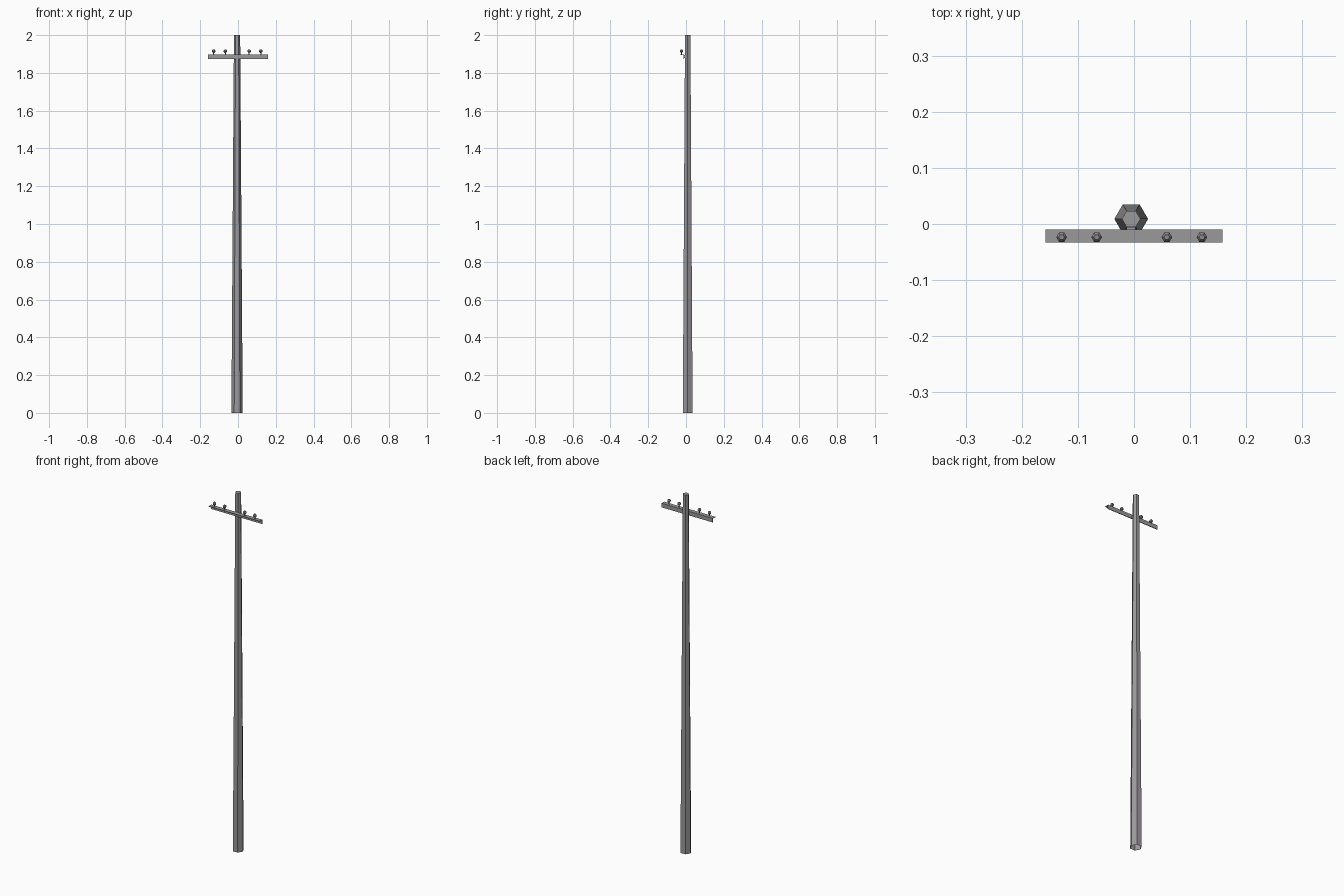
import bpy, bmesh, math

if "Cube" in bpy.data.objects:
    bpy.data.objects.remove(bpy.data.objects["Cube"])

def material(name, v):
    m = bpy.data.materials.new(name)
    m.diffuse_color = (*v, 1)
    m.use_nodes = True
    m.node_tree.nodes["Principled BSDF"].inputs["Base Color"].default_value = m.diffuse_color
    return m

grey = material("weathered grey", (0.33, 0.32, 0.33))
dark = material("insulator grey", (0.27, 0.26, 0.27))
PX, PY = -0.005, 0.009   # pole axis

def finish(name, bm, mat):
    bmesh.ops.recalc_face_normals(bm, faces=bm.faces)
    me = bpy.data.meshes.new(name)
    bm.to_mesh(me)
    bm.free()
    me.materials.append(mat)
    ob = bpy.data.objects.new(name, me)
    bpy.context.collection.objects.link(ob)
    return ob

def lathe(name, x, y, rings, mat, bottom=True):
    """Six-sided stack of (radius, z) rings with a corner on the x axis."""
    bm = bmesh.new()
    loops = [[bm.verts.new((x + r * math.cos(k * math.pi / 3),
                            y + r * math.sin(k * math.pi / 3), z))
              for k in range(6)] for r, z in rings]
    for a, b in zip(loops, loops[1:]):
        for k in range(6):
            n = (k + 1) % 6
            bm.faces.new((a[k], a[n], b[n], b[k]))
    bm.faces.new(loops[-1])
    if bottom:
        bm.faces.new(loops[0][::-1])
    return finish(name, bm, mat)

def extrude_x(name, profile, x0, x1, mat):
    """Extrude a (y, z) outline along x."""
    bm = bmesh.new()
    face = bm.faces.new([bm.verts.new((x0, y, z)) for y, z in profile])
    new = bmesh.ops.extrude_face_region(bm, geom=[face])["geom"]
    bmesh.ops.translate(bm, vec=(x1 - x0, 0, 0),
                        verts=[v for v in new if isinstance(v, bmesh.types.BMVert)])
    return finish(name, bm, mat)

# Tapered hexagonal pole, open where it enters the ground
lathe("pole", PX, PY, [(0.030, 0), (0.0165, 2.0)], grey, bottom=False)

# Angle-iron crossarm: flat top flange to the front, upright flange at the back
extrude_x("crossarm", [(-0.033, 1.897), (-0.010, 1.897), (-0.010, 1.874),
                       (-0.013, 1.874), (-0.013, 1.894), (-0.033, 1.894)],
          -0.158, 0.158, grey)

# Small block joining crossarm to pole
extrude_x("crossarm_bracket", [(-0.011, 1.878), (-0.003, 1.878),
                               (-0.003, 1.894), (-0.011, 1.894)],
          PX - 0.008, PX + 0.008, grey)

# Pin insulators, two each side
for i, dx in enumerate((-0.125, -0.0625, 0.0625, 0.125)):
    lathe(f"insulator_{i + 1}", PX + 0.001 + dx, -0.0235,
          [(0.003, 1.896), (0.003, 1.906), (0.0095, 1.912),
           (0.0095, 1.918), (0.005, 1.924)], dark)
